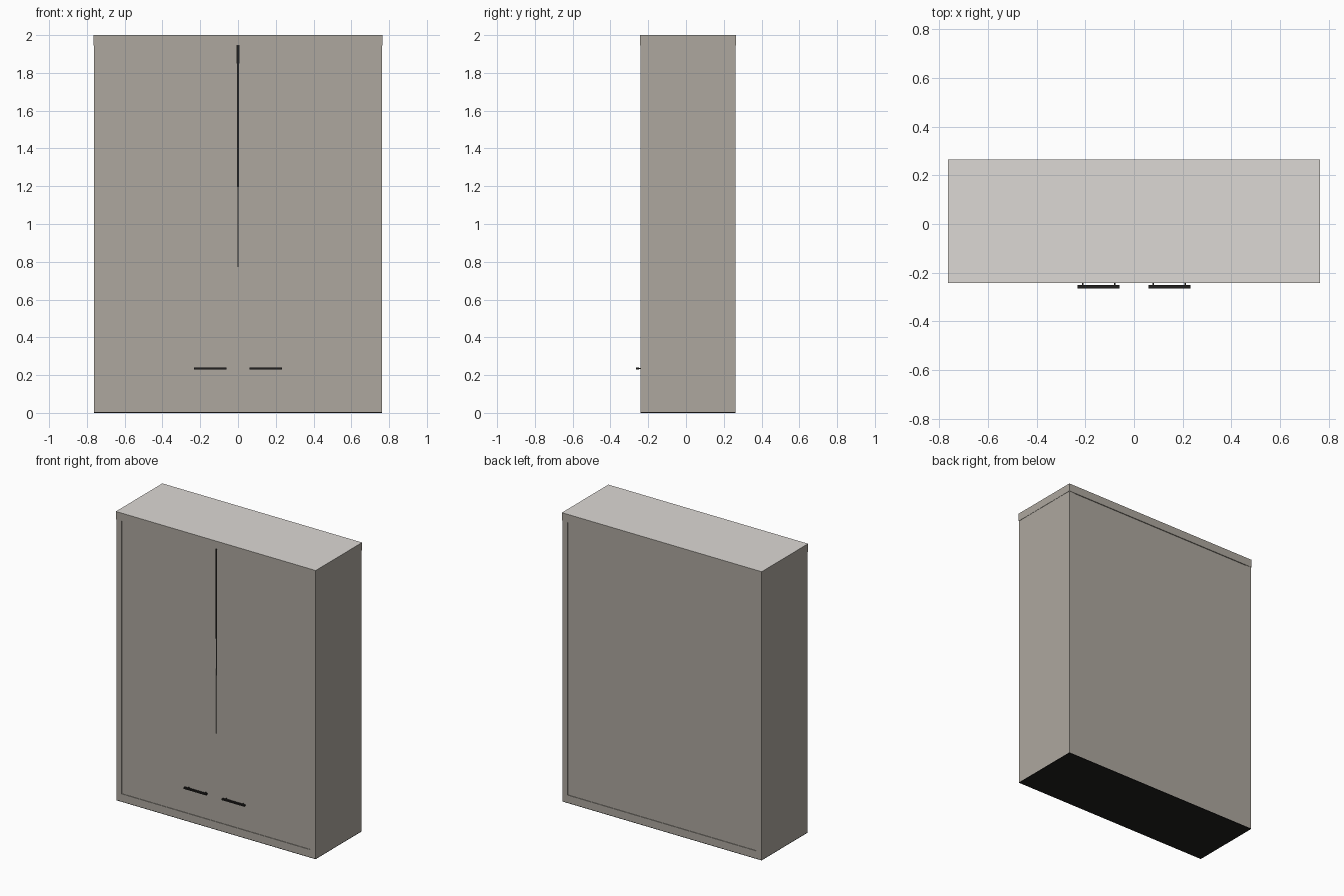
import bpy, bmesh

if "Cube" in bpy.data.objects:
    bpy.data.objects.remove(bpy.data.objects["Cube"])

def material(name, rgb):
    m = bpy.data.materials.new(name)
    m.diffuse_color = (*rgb, 1)
    m.use_nodes = True
    m.node_tree.nodes["Principled BSDF"].inputs["Base Color"].default_value = m.diffuse_color
    return m

BODY = material("warm grey", (0.42, 0.39, 0.345))
TOP = material("pale grey", (0.72, 0.69, 0.66))
DARK = material("near black", (0.015, 0.014, 0.013))

def finish(name, bm, *mats):
    bmesh.ops.recalc_face_normals(bm, faces=bm.faces)
    me = bpy.data.meshes.new(name)
    bm.to_mesh(me)
    bm.free()
    for m in mats:
        me.materials.append(m)
    ob = bpy.data.objects.new(name, me)
    bpy.context.collection.objects.link(ob)
    return ob

def box(name, x, y, z, *mats):
    bm = bmesh.new()
    bmesh.ops.create_cube(bm, size=1)
    for v in bm.verts:
        v.co = [lo + (c + 0.5) * (hi - lo) for c, (lo, hi) in zip(v.co, (x, y, z))]
    return finish(name, bm, *mats)

W, FRONT, BACK = 0.763, -0.241, 0.263
STILE, RAIL, CAP = 0.722, 0.055, 1.945

# Carcass: cap with a paler upper face, plinth, dark underside and back panel
cap = box("top_board", (-W - .002, W + .002), (FRONT - .002, BACK + .002), (CAP, 2), BODY, TOP)
for f in cap.data.polygons:
    f.material_index = 1 if f.normal.z > 0.5 else 0
box("plinth", (-STILE, STILE), (FRONT, BACK), (0.004, RAIL), BODY)
box("underside", (-W, W), (FRONT, BACK), (0, 0.004), DARK)
box("back_panel", (-STILE, STILE), (BACK - .02, BACK - .004), (RAIL, CAP), BODY)

# Dark lining that shows through the gap between the doors
box("gap_lining", (-0.03, 0.03), (FRONT + .009, FRONT + .015), (0.5, CAP), DARK)

for side, s in (("left", -1), ("right", 1)):
    # Side wall, full depth
    box(f"{side}_side", sorted((s * STILE, s * W)), (FRONT, BACK), (0.004, CAP), BODY)

    # Door whose inner edge tapers away from the centre towards the top
    outline = [(0, RAIL), (STILE, RAIL), (STILE, CAP), (0.007, CAP), (0.004, 1.2), (0.0, 0.56)]
    bm = bmesh.new()
    face = bm.faces.new([bm.verts.new((s * x, FRONT + .004, z)) for x, z in outline])
    ext = bmesh.ops.extrude_face_region(bm, geom=[face])
    for v in ext["geom"]:
        if isinstance(v, bmesh.types.BMVert):
            v.co.y += 0.004
    finish(f"{side}_door", bm, BODY)

    # Slim bar handle on two small posts
    box(f"{side}_handle", sorted((s * 0.06, s * 0.232)), (-0.264, -0.25), (0.23, 0.24), DARK)
    for i, x in enumerate((0.08, 0.21)):
        box(f"{side}_handle_post_{i + 1}", (s * x - .003, s * x + .003),
            (-0.252, FRONT + .005), (0.232, 0.238), DARK)
